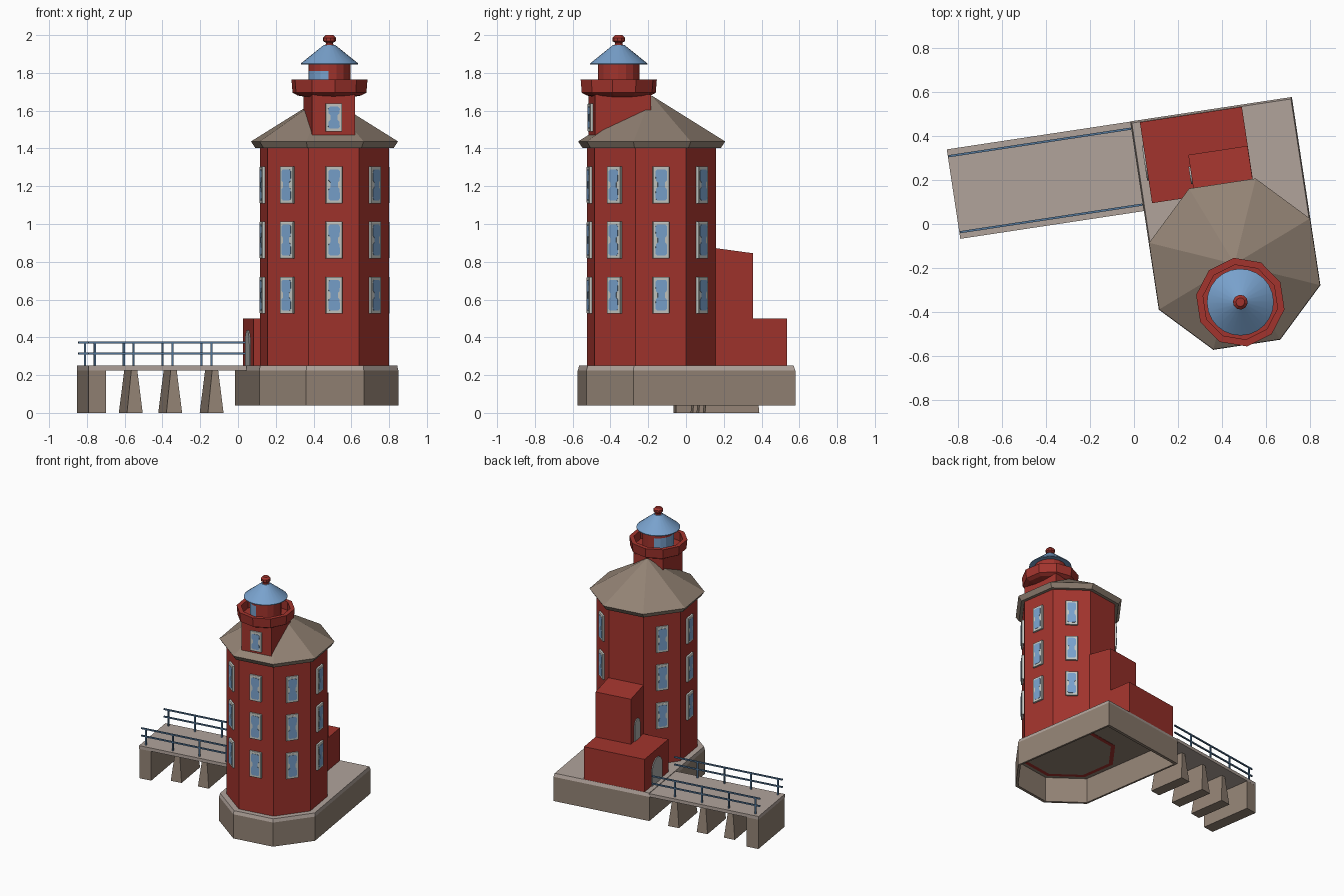
import bpy, bmesh, math
from mathutils import Matrix, Vector

if "Cube" in bpy.data.objects:
    bpy.data.objects.remove(bpy.data.objects["Cube"])

# The whole building is turned slightly and centred on the tower axis
ORIGIN = Vector((0.458, -0.182, 0))
TURN = math.radians(8.6)


def material(name, r, g, b):
    m = bpy.data.materials.new(name)
    m.use_nodes = True
    m.diffuse_color = (r, g, b, 1)
    m.node_tree.nodes["Principled BSDF"].inputs["Base Color"].default_value = (r, g, b, 1)
    return m


RED = material("red brick", 0.36, 0.034, 0.026)
STONE = material("tan stone", 0.29, 0.225, 0.175)
PAVING = material("pale paving", 0.44, 0.37, 0.33)
BLUE = material("sky blue", 0.19, 0.36, 0.61)
RAIL = material("rail blue", 0.09, 0.19, 0.33)
WHITE = material("window white", 0.55, 0.57, 0.54)
GREY = material("door grey", 0.42, 0.42, 0.41)


def finish(name, bm, mats, rule=None, smooth=False):
    """Turn a bmesh into a named object; rule(face) picks a material slot."""
    bmesh.ops.remove_doubles(bm, verts=bm.verts, dist=1e-5)
    bmesh.ops.recalc_face_normals(bm, faces=bm.faces)
    if rule:
        for f in bm.faces:
            f.material_index = rule(f)
    mesh = bpy.data.meshes.new(name)
    bm.to_mesh(mesh)
    bm.free()
    for m in mats:
        mesh.materials.append(m)
    ob = bpy.data.objects.new(name, mesh)
    ob.location = ORIGIN
    ob.rotation_euler.z = TURN
    bpy.context.collection.objects.link(ob)
    if smooth:
        bpy.ops.object.select_all(action="DESELECT")
        ob.select_set(True)
        bpy.context.view_layer.objects.active = ob
        bpy.ops.object.shade_smooth_by_angle(angle=math.radians(35))
    return ob


def loft(bm, rings, slot=0, matrix=None):
    """Skin a list of point rings and cap both ends."""
    rows = [[bm.verts.new(matrix @ Vector(p) if matrix else p) for p in r] for r in rings]
    n = len(rows[0])
    faces = [bm.faces.new((a[i], a[(i + 1) % n], b[(i + 1) % n], b[i]))
             for a, b in zip(rows, rows[1:]) for i in range(n)]
    faces += [bm.faces.new(rows[0][::-1]), bm.faces.new(rows[-1])]
    for f in faces:
        f.material_index = slot


def lathe(bm, profile, sides, cy=0.0, phase=0.5):
    angles = [math.tau * (i + phase) / sides for i in range(sides)]
    loft(bm, [[(max(r, 1e-4) * math.cos(a), cy + max(r, 1e-4) * math.sin(a), z)
               for a in angles] for r, z in profile])


def rect(x0, x1, y0, y1, z):
    return [(x0, y0, z), (x1, y0, z), (x1, y1, z), (x0, y1, z)]


def box(bm, x0, x1, y0, y1, z0, z1, slot=0):
    loft(bm, [rect(x0, x1, y0, y1, z0), rect(x0, x1, y0, y1, z1)], slot)


# Foundation: hollow shell, half octagon in front, square behind
def foundation_ring(s, z):
    pts = [(0.403 * math.cos(math.radians(a)), 0.403 * math.sin(math.radians(a)))
           for a in (202.5, 247.5, 292.5, 337.5)] + [(0.372, 0.713), (-0.372, 0.713)]
    return [(x * s, 0.15 + (y - 0.15) * s, z) for x, y in pts]


bm = bmesh.new()
loft(bm, [foundation_ring(s, z) for s, z in
          ((0.96, 0.236), (0.96, 0.04), (1, 0.04), (1, 0.225), (0.985, 0.25))])
finish("foundation", bm, [STONE, PAVING], lambda f: int(f.calc_center_median().z > 0.2365))

# Octagonal tower and its roof
bm = bmesh.new()
lathe(bm, [(0.32, 0.234), (0.352, 0.234), (0.352, 1.41)], 8)
finish("tower_wall", bm, [RED, STONE],
       lambda f: int(f.calc_center_median().z < 0.24 and f.calc_center_median().length < 0.26))
bm = bmesh.new()
lathe(bm, [(0.34, 1.402), (0.377, 1.402), (0.401, 1.437), (0, 1.68)], 8)
finish("tower_roof", bm, [STONE])

# Rear annexes, the taller one with a sloping top
bm = bmesh.new()
box(bm, -0.33, 0.14, 0.33, 0.703, 0.25, 0.50)
finish("low_annex", bm, [RED])
bm = bmesh.new()
top = [(x, y, 0.845 if y > 0.5 else 0.875) for x, y, z in rect(-0.134, 0.139, 0.30, 0.523, 0)]
loft(bm, [rect(-0.134, 0.139, 0.30, 0.523, 0.25), top])
finish("tall_annex", bm, [RED])


# Arched doors facing the pier
def arched_door(name, x, y, z, half, height):
    outline = [(y - half, z), (y + half, z)]
    outline += [(y + half * math.cos(math.pi * i / 8),
                 z + height - half + half * math.sin(math.pi * i / 8)) for i in range(9)]
    bm = bmesh.new()
    loft(bm, [[(px, a, b) for a, b in outline] for px in (x + 0.002, x - 0.007)])
    finish(name, bm, [GREY])


arched_door("pier_door", -0.33, 0.515, 0.25, 0.08, 0.19)
arched_door("terrace_door", -0.134, 0.43, 0.50, 0.04, 0.16)


# Windows: raised frame with a waisted pane
def window(bm, matrix, height):
    w, h = 0.044, height / 2
    loft(bm, [[(x * s, y, z * s) for x, z in ((-w, -h), (w, -h), (w, h), (-w, h))]
              for y, s in ((0.01, 1), (-0.014, 1), (-0.016, 0.96))], 0, matrix)
    quarter = [(0.019, 0.012), (0.029, 0.022), (0.031, h - 0.026), (0.022, h - 0.016)]
    side = [(x, -z) for x, z in quarter[::-1]] + quarter
    outline = side + [(-x, z) for x, z in side[::-1]]
    loft(bm, [[(x, y, z) for x, z in outline] for y in (-0.014, -0.018)], 1, matrix)


bm = bmesh.new()
apothem = 0.352 * math.cos(math.pi / 8)
for k in range(8):
    if k == 2:      # blank wall behind the annexes
        continue
    for z in (0.623, 0.915, 1.207):
        window(bm, Matrix.Rotation(math.radians(45 * k + 90), 4, "Z")
               @ Matrix.Translation((0, -apothem, z)), 0.195)
finish("tower_windows", bm, [WHITE, BLUE])

# Dormer carrying the lantern
bm = bmesh.new()
box(bm, -0.115, 0.115, -0.32, -0.02, 1.44, 1.685)
finish("dormer", bm, [RED])
bm = bmesh.new()
window(bm, Matrix.Translation((0, -0.32, 1.563)), 0.148)
finish("dormer_window", bm, [WHITE, BLUE])

# Gallery, lantern room, cap and finial
LY = -0.176
bm = bmesh.new()
lathe(bm, [(0.1, 1.668), (0.17, 1.68), (0.198, 1.695), (0.204, 1.765),
           (0.172, 1.765), (0.172, 1.70)], 10, LY)
finish("gallery", bm, [RED])
bm = bmesh.new()
lathe(bm, [(0.111, 1.69), (0.111, 1.725), (0.111, 1.81), (0.111, 1.85)], 16, LY)
finish("lantern_room", bm, [RED, BLUE],
       lambda f: int(f.normal.x < -0.1 and 1.73 < f.calc_center_median().z < 1.8))
bm = bmesh.new()
lathe(bm, [(0.1, 1.85), (0.152, 1.845), (0.152, 1.85), (0.03, 1.948)], 24, LY)
finish("lantern_cap", bm, [BLUE], smooth=True)
bm = bmesh.new()
lathe(bm, [(0.03, 1.94), (0.02, 1.952), (0.02, 1.96), (0.034, 1.968),
           (0.034, 1.986), (0.02, 2.0)], 10, LY)
finish("finial", bm, [RED])

# Pier deck, end block and tapered supports
bm = bmesh.new()
box(bm, -1.218, -0.371, 0.30, 0.712, 0.225, 0.25)
finish("pier_deck", bm, [PAVING])
bm = bmesh.new()
box(bm, -1.217, -1.125, 0.301, 0.711, 0, 0.226)
finish("pier_end_block", bm, [STONE])
bm = bmesh.new()
for x in (-0.961, -0.75, -0.528):
    loft(bm, [rect(x - w, x + w, 0.36 + i, 0.65 - i, z)
              for w, i, z in ((0.042, 0, 0), (0.016, 0.02, 0.226))])
finish("pier_supports", bm, [STONE])

# Railings on both sides of the pier
for name, y in (("front_railing", 0.33), ("rear_railing", 0.68)):
    bm = bmesh.new()
    for z in (0.315, 0.372):
        box(bm, -1.215, -0.375, y - 0.005, y + 0.005, z - 0.005, z + 0.005)
    for i in range(4):
        x = -1.18 + 0.208 * i
        box(bm, x - 0.005, x + 0.005, y - 0.005, y + 0.005, 0.245, 0.372)
    finish(name, bm, [RAIL])
